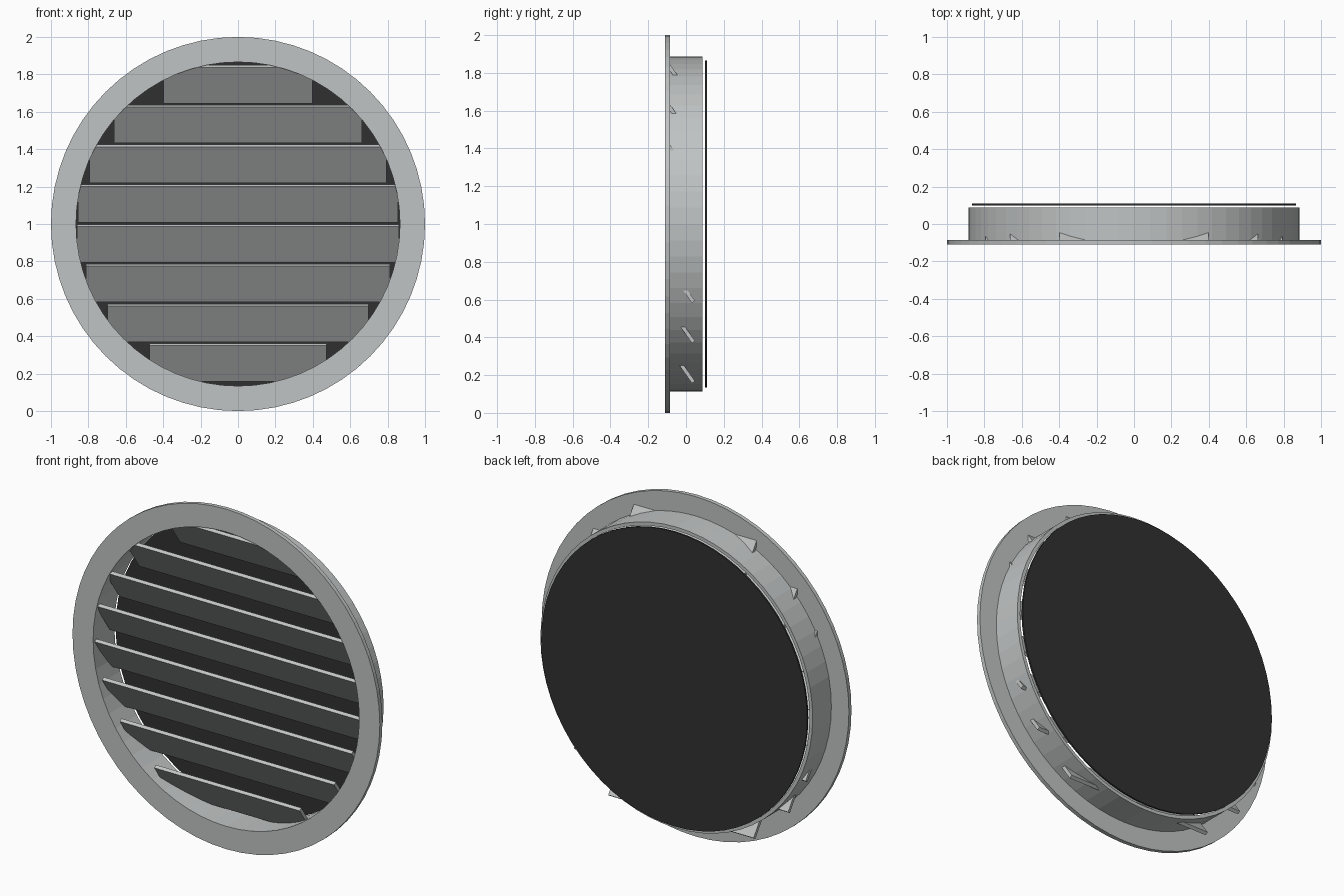
import bpy, bmesh, math
from mathutils import Matrix

if "Cube" in bpy.data.objects:
    bpy.data.objects.remove(bpy.data.objects["Cube"])

def material(name, rgb):
    m = bpy.data.materials.new(name)
    m.diffuse_color = (*rgb, 1)
    m.use_nodes = True
    m.node_tree.nodes["Principled BSDF"].inputs["Base Color"].default_value = m.diffuse_color
    return m

METAL = material("light grey metal", (0.53, 0.55, 0.55))
SLAT = material("slat grey metal", (0.53, 0.55, 0.54))
MESH = material("dark screen", (0.03, 0.03, 0.03))
SIDES = 64
CENTRE_Z = 1.0

def finish(bm, name, mat):
    bmesh.ops.recalc_face_normals(bm, faces=bm.faces)
    me = bpy.data.meshes.new(name)
    bm.to_mesh(me)
    bm.free()
    me.materials.append(mat)
    ob = bpy.data.objects.new(name, me)
    bpy.context.collection.objects.link(ob)
    return ob

def ring(name, r_in, r_out, y0, y1, mat):
    """Rectangular section swept round the y axis."""
    bm = bmesh.new()
    loops = []
    for i in range(SIDES):
        a = 2 * math.pi * i / SIDES
        loops.append([bm.verts.new((r * math.cos(a), y, CENTRE_Z + r * math.sin(a)))
                      for r, y in ((r_in, y0), (r_out, y0), (r_out, y1), (r_in, y1))])
    for i in range(SIDES):
        p, q = loops[i], loops[(i + 1) % SIDES]
        for k in range(4):
            n = (k + 1) % 4
            bm.faces.new((p[k], p[n], q[n], q[k]))
    return finish(bm, name, mat)

# Flange and duct collar
ring("front_flange", 0.866, 1.0, -0.11, -0.086, METAL)
ring("duct_collar", 0.866, 0.886, -0.086, 0.088, METAL)

# Dark screen disc behind the collar
bm = bmesh.new()
bmesh.ops.create_cone(bm, cap_ends=True, segments=SIDES, radius1=0.866, radius2=0.866, depth=0.01,
                      matrix=Matrix.Translation((0, 0.105, CENTRE_Z)) @ Matrix.Rotation(math.pi / 2, 4, 'X'))
finish(bm, "rear_screen", MESH)

# Tilted slats, each cut to the chord of the opening; corners poke through the collar
for i in range(8):
    chord = 0.767 - 0.213 * i
    half = math.sqrt(0.748 - chord ** 2)
    z = 1.747 - 0.2126 * i
    bm = bmesh.new()
    bmesh.ops.create_cube(bm, size=1, matrix=Matrix.Translation((0, -0.028, z))
                          @ Matrix.Rotation(math.radians(-55), 4, 'X')
                          @ Matrix.Diagonal((2 * half, 0.235, 0.02, 1)))
    finish(bm, f"slat_{i + 1}", SLAT)
